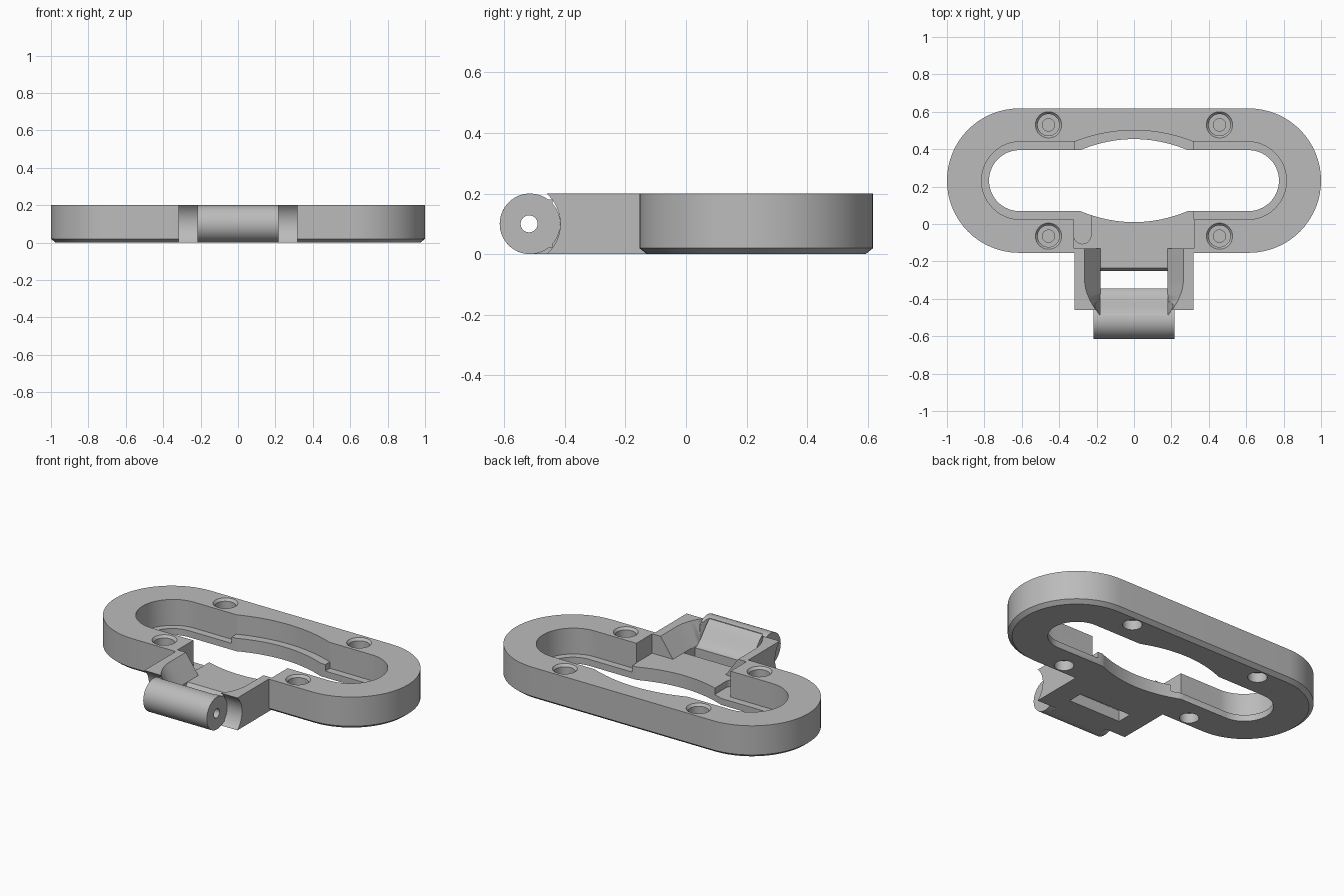
import bpy, bmesh
from math import sin, cos, pi, radians

cube = bpy.data.objects.get("Cube")
if cube:
    bpy.data.objects.remove(cube, do_unlink=True)

grey = bpy.data.materials.new("plain grey")
grey.use_nodes = True
colour = (0.5, 0.5, 0.5, 1)
grey.diffuse_color = colour
grey.node_tree.nodes["Principled BSDF"].inputs["Base Color"].default_value = colour

MID = 0.232     # y of the oval's centre line
FLOOR = 0.08    # raised ledge and latch floor
LEDGE = 0.04    # low ledge in the oval ends
HINGE = -0.515  # y of the hinge axis


def loft(name, rings):
    """Closed solid through rings of 3D points."""
    bm = bmesh.new()
    loops = [[bm.verts.new(p) for p in ring] for ring in rings]
    n = len(loops[0])
    for a, b in zip(loops, loops[1:]):
        for i in range(n):
            j = (i + 1) % n
            bm.faces.new((a[i], a[j], b[j], b[i]))
    bm.faces.new(loops[0][::-1])
    bm.faces.new(loops[-1])
    bmesh.ops.recalc_face_normals(bm, faces=bm.faces)
    mesh = bpy.data.meshes.new(name)
    bm.to_mesh(mesh)
    bm.free()
    mesh.materials.append(grey)
    obj = bpy.data.objects.new(name, mesh)
    bpy.context.collection.objects.link(obj)
    return obj


def upright(name, outline, z0, z1):
    return loft(name, [[(x, y, z) for x, y in outline] for z in (z0, z1)])


def sideways(name, profile, x0, x1):
    return loft(name, [[(x, y, z) for y, z in profile] for x in (x0, x1)])


def rect(x0, x1, y0, y1):
    return [(x0, y0), (x1, y0), (x1, y1), (x0, y1)]


def arc(cx, cy, r, a0, a1, n=32):
    angles = [radians(a0 + (a1 - a0) * i / n) for i in range(n + 1)]
    return [(cx + r * cos(a), cy + r * sin(a)) for a in angles]


def circle(cx, cy, r):
    return arc(cx, cy, r, 0, 360, 48)[:-1]


def oval(half, r):
    return arc(half - r, MID, r, -90, 90) + arc(r - half, MID, r, 90, 270)


def bulge(half, y, height, back):
    xs = [half * (i / 12 - 1) for i in range(25)]
    bow = [(x, y + height * (1 - (x / half) ** 2)) for x in xs]
    return bow + [(half, back), (-half, back)]


def boolean(obj, tool, operation="DIFFERENCE"):
    mod = obj.modifiers.new(tool.name, "BOOLEAN")
    mod.operation, mod.object, mod.solver = operation, tool, "EXACT"
    bpy.ops.object.select_all(action="DESELECT")
    bpy.context.view_layer.objects.active = obj
    obj.select_set(True)
    bpy.ops.object.modifier_apply(modifier=mod.name)
    bpy.data.objects.remove(tool, do_unlink=True)


# Oval frame with a chamfered lower edge
frame = loft("oval_frame", [
    [(x, y, z) for x, y in oval(1 - inset, 0.386 - inset)]
    for inset, z in ((0.025, 0), (0, 0.02), (0, 0.2))])

# Bracket arms with concave ends, then the hinge barrel
bracket = [(0, 0), (0, 0.2), (-0.46, 0.2)] + arc(-0.548, 0.1, 0.133, 48, -48, 20) + [(-0.46, 0)]
boolean(frame, sideways("bracket", bracket, -0.318, 0.318), "UNION")
boolean(frame, sideways("barrel", circle(HINGE, 0.1, 0.1), -0.217, 0.217), "UNION")
# Solid neck joining arms to barrel
neck = rect(HINGE, -0.44, 0.02, 0.18)
boolean(frame, sideways("neck", neck, -0.217, 0.217), "UNION")

# Stepped recess and through opening
boolean(frame, upright("recess", oval(0.815, 0.208), FLOOR, 0.3))
for side in (-1, 1):
    end = upright("end_recess", oval(0.815, 0.208), LEDGE, 0.3)
    keep = upright("keep", rect(*sorted((side * 0.32, side)), -0.5, 1), -1, 1)
    boolean(end, keep, "INTERSECT")
    boolean(frame, end)
boolean(frame, upright("rear_bulge", bulge(0.32, 0.439, 0.062, MID), FLOOR, 0.3))
boolean(frame, upright("opening", oval(0.775, 0.163), -0.1, 0.3))
boolean(frame, upright("rear_bow", bulge(0.29, 0.394, 0.06, MID), -0.1, 0.3))
boolean(frame, upright("front_bow", bulge(0.29, 0.07, -0.06, MID), -0.1, 0.3))

# Front gap above the latch floor, and the small relief channel
boolean(frame, upright("front_gap", rect(-0.322, 0.322, -0.13, 0.1), FLOOR, 0.3))
relief = arc(-0.276, -0.06, 0.046, 180, 360, 16) + [(-0.23, 0.1), (-0.322, 0.1)]
boolean(frame, upright("relief", relief, LEDGE, 0.3))

# Flared pocket between the arms
def pocket_outline(flare):
    curve = [(0.18 + flare * (1 - (i / 10) ** 2), -0.29 - 0.2 * i / 10) for i in range(11)]
    right = [(0.18 + flare, -0.125)] + curve
    return right + [(-x, y) for x, y in reversed(right)]

boolean(frame, loft("pocket", [
    [(x, y, z) for x, y in pocket_outline(flare)]
    for flare, z in ((0, FLOOR), (0.085, 0.2), (0.085, 0.25))]))
slot = [(-0.49, -0.1), (-0.25, -0.1), (-0.25, 0.06), (-0.235, FLOOR), (-0.235, 0.1), (-0.49, 0.1)]
boolean(frame, sideways("slot", slot, -0.18, 0.18))

# Barrel core with a sweeping tail
sweep = [(HINGE + 0.17 * i / 16, 0.135 + 0.065 * cos(pi * i / 16)) for i in range(17)]
core_profile = arc(HINGE, 0.1, 0.1, 270, 90) + sweep[1:] + [(-0.345, 0)]
core = sideways("barrel_core", core_profile, -0.182, 0.182)
for part in (frame, core):
    boolean(part, sideways("pin_hole", circle(-0.518, 0.1, 0.028), -0.5, 0.5))

# Screw seats above, round pockets below
for x in (-0.457, 0.457):
    for y in (0.53, -0.065):
        boolean(frame, loft("screw_seat", [
            [(px, py, z) for px, py in circle(x, y, r)]
            for r, z in ((0.058, 0.13), (0.058, 0.185), (0.07, 0.2), (0.07, 0.25))]))
        boolean(frame, upright("pilot", circle(x, y, 0.033), 0.1, 0.15))
        boolean(frame, upright("under_pocket", circle(x, y, 0.055), -0.1, 0.06))

for part in (frame, core):
    bpy.ops.object.select_all(action="DESELECT")
    bpy.context.view_layer.objects.active = part
    part.select_set(True)
    bpy.ops.object.shade_smooth_by_angle(angle=radians(30))
